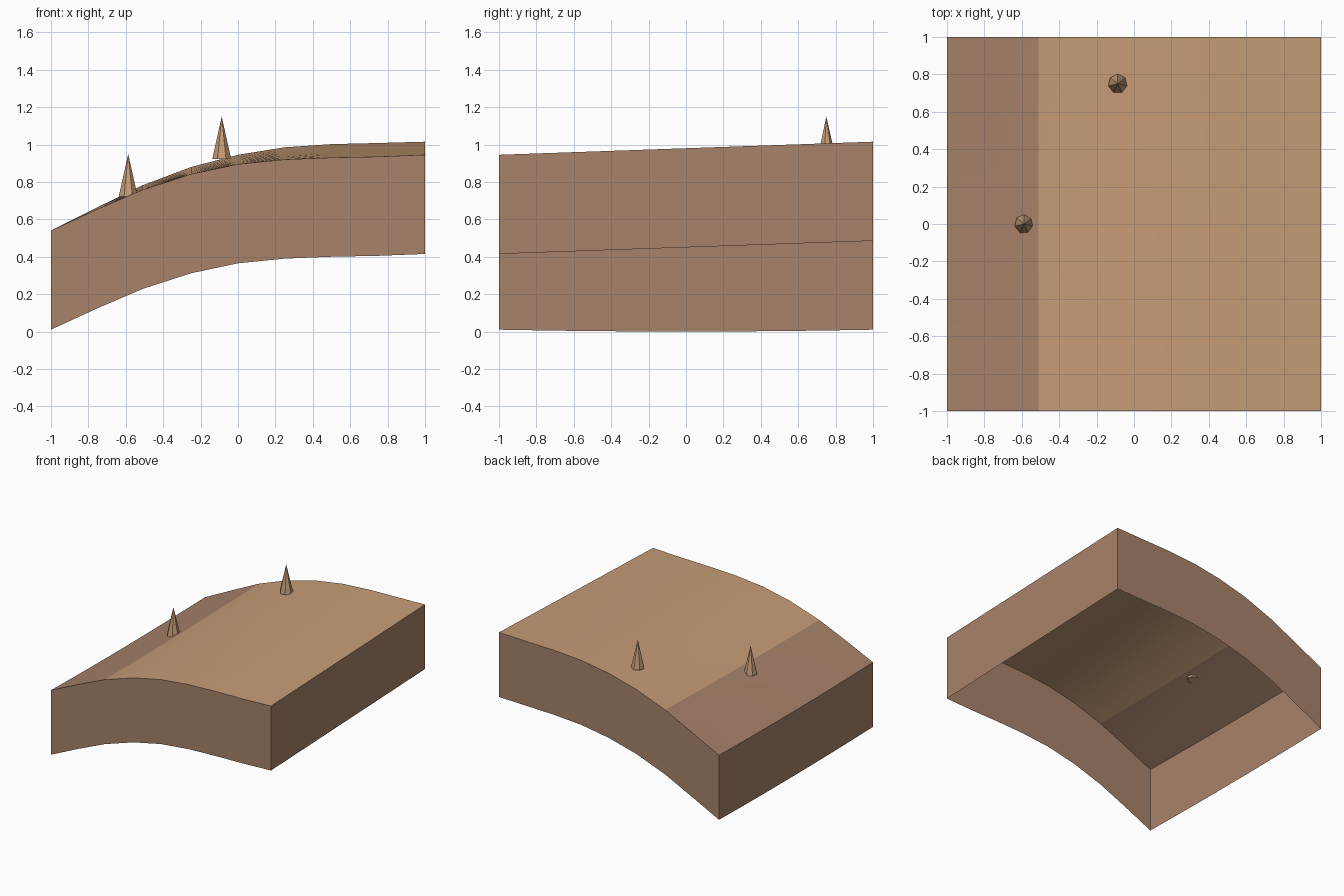
import bpy
import bmesh
from mathutils import Matrix

cube = bpy.data.objects.get("Cube")
if cube:
    bpy.data.objects.remove(cube, do_unlink=True)


def make_material(name, color):
    mat = bpy.data.materials.new(name)
    mat.use_nodes = True
    mat.diffuse_color = (*color, 1)
    mat.node_tree.nodes["Principled BSDF"].inputs["Base Color"].default_value = (*color, 1)
    return mat


sand = make_material("sand", (0.57, 0.335, 0.185))
rock = make_material("brown rock", (0.39, 0.225, 0.143))

# Hill profile along x: height at the front edge and at the back edge
PROFILE = [
    (-1.0, 0.54, 0.54), (-0.75, 0.655, 0.665), (-0.51, 0.758, 0.782),
    (-0.25, 0.842, 0.88), (0.0, 0.895, 0.945), (0.25, 0.92, 0.985),
    (0.5, 0.93, 1.002), (0.75, 0.935, 1.008), (1.0, 0.945, 1.015),
]
ROWS = 8
DEPTH = 0.53
STRIP_EDGE = -0.51


def ground_point(column, row):
    x, front, back = PROFILE[column]
    t = row / ROWS
    y = 2 * t - 1
    dip = 0.01 * (1 - y * y) * (1 - x) / 2
    return x, y, front + (back - front) * t - dip


def finish(name, bm, materials):
    mesh = bpy.data.meshes.new(name)
    bm.to_mesh(mesh)
    bm.free()
    for mat in materials:
        mesh.materials.append(mat)
    obj = bpy.data.objects.new(name, mesh)
    bpy.context.collection.objects.link(obj)
    return obj


# Curved ground surface, with a rock strip on the low side
last = len(PROFILE) - 1
bm = bmesh.new()
grid = [[bm.verts.new(ground_point(c, r)) for r in range(ROWS + 1)]
        for c in range(last + 1)]
for c in range(last):
    for r in range(ROWS):
        face = bm.faces.new((grid[c][r], grid[c + 1][r],
                             grid[c + 1][r + 1], grid[c][r + 1]))
        face.smooth = True
        face.material_index = int(face.calc_center_median().x < STRIP_EDGE)
finish("ground_surface", bm, [sand, rock])


# Four side walls hanging from the ground edge, open underneath
def add_wall(name, points):
    bm = bmesh.new()
    top = [bm.verts.new(p) for p in points]
    low = [bm.verts.new((x, y, z - DEPTH)) for x, y, z in points]
    for i in range(len(points) - 1):
        bm.faces.new((low[i], low[i + 1], top[i + 1], top[i]))
    finish(name, bm, [rock])


columns, rows = range(last + 1), range(ROWS + 1)
add_wall("front_wall", [ground_point(c, 0) for c in columns])
add_wall("left_wall", [ground_point(last, r) for r in rows])
add_wall("back_wall", [ground_point(c, ROWS) for c in reversed(columns)])
add_wall("right_wall", [ground_point(0, r) for r in reversed(rows)])


# Pointed seven-sided spikes
def add_spike(name, x, y, base, height=0.228):
    bm = bmesh.new()
    bmesh.ops.create_cone(bm, cap_ends=False, segments=7, radius1=0.052,
                          radius2=0, depth=height,
                          matrix=Matrix.Translation((x, y, base + height / 2)))
    bmesh.ops.remove_doubles(bm, verts=bm.verts, dist=0.0001)
    finish(name, bm, [sand])


add_spike("middle_spike", -0.587, 0.0, 0.722)
add_spike("back_spike", -0.087, 0.75, 0.922)
